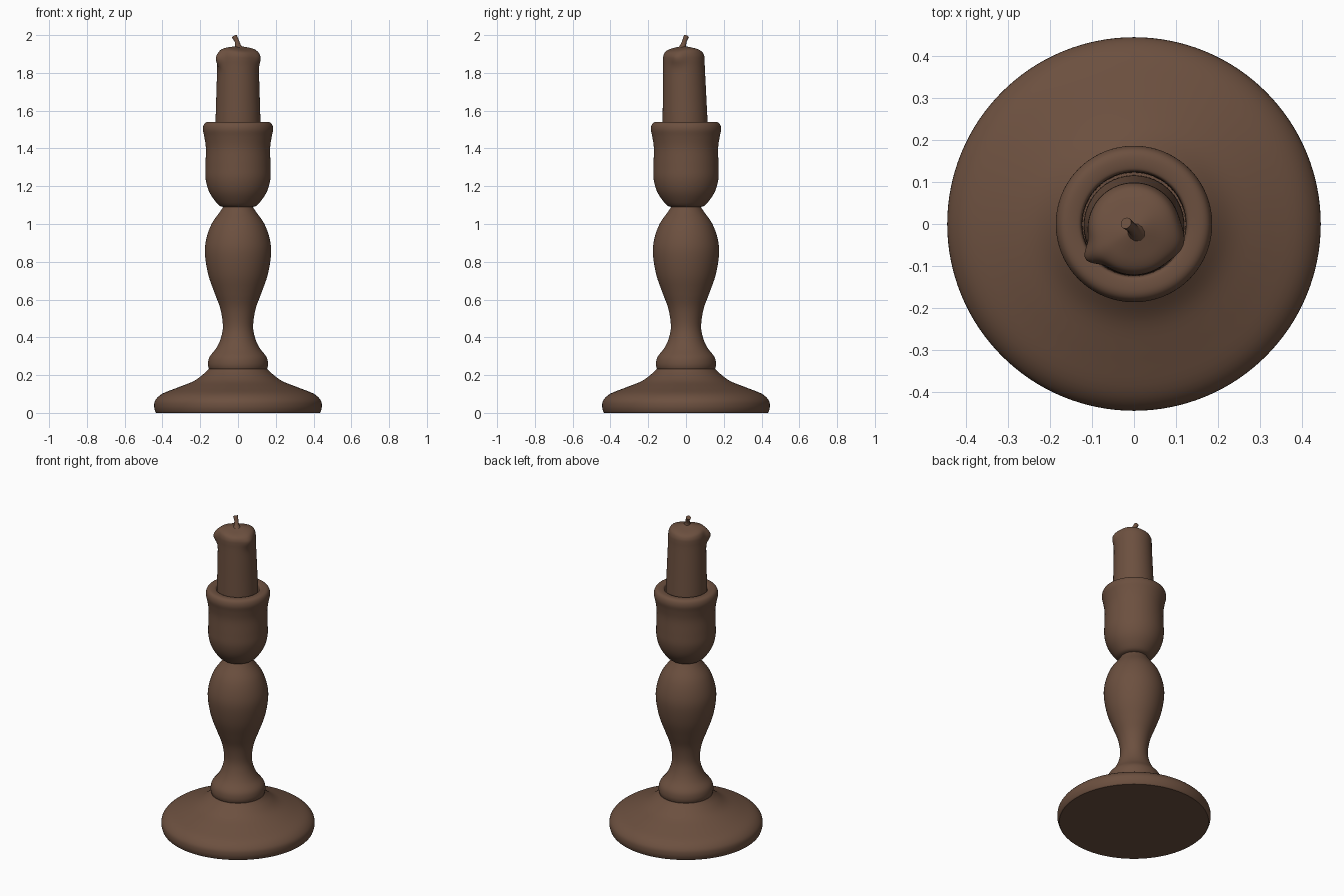
import bpy, bmesh, math
from mathutils import Vector

if "Cube" in bpy.data.objects:
    bpy.data.objects.remove(bpy.data.objects["Cube"])

brown = bpy.data.materials.new("dark brown wood")
brown.diffuse_color = (0.15, 0.08, 0.05, 1)
brown.use_nodes = True
brown.node_tree.nodes["Principled BSDF"].inputs["Base Color"].default_value = brown.diffuse_color


def smooth_profile(pts, steps=4):
    """Catmull-Rom curve through (radius, height) points."""
    p = [Vector(q) for q in pts]
    p = [p[0]] + p + [p[-1]]
    out = []
    for a, b, c, d in zip(p, p[1:], p[2:], p[3:]):
        for i in range(steps):
            t = i / steps
            out.append(0.5 * (2 * b + (c - a) * t + (2 * a - 5 * b + 4 * c - d) * t * t
                              + (3 * b - a - 3 * c + d) * t ** 3))
    return out + [p[-1]]


def finish(name, bm, angle=40):
    bmesh.ops.recalc_face_normals(bm, faces=bm.faces)
    mesh = bpy.data.meshes.new(name)
    bm.to_mesh(mesh)
    bm.free()
    obj = bpy.data.objects.new(name, mesh)
    bpy.context.collection.objects.link(obj)
    mesh.materials.append(brown)
    bpy.ops.object.select_all(action='DESELECT')
    obj.select_set(True)
    bpy.context.view_layer.objects.active = obj
    bpy.ops.object.shade_smooth_by_angle(angle=math.radians(angle))
    return obj


def loft(name, rings, place, sides=96):
    """Stack closed rings; place(radius, height, angle) gives each point."""
    bm = bmesh.new()
    loops = [[bm.verts.new(place(r, z, 2 * math.pi * i / sides)) for i in range(sides)]
             for r, z in rings]
    for lo, hi in zip(loops, loops[1:]):
        for i in range(sides):
            j = (i + 1) % sides
            bm.faces.new((lo[i], lo[j], hi[j], hi[i]))
    bm.faces.new(loops[0][::-1])
    bm.faces.new(loops[-1])
    return finish(name, bm)


def straight(r, z, a):
    return r * math.cos(a), r * math.sin(a), z


# Wide domed base
base = [(.432, 0), (.438, .008), (.444, .035), (.437, .068), (.40, .102), (.32, .134),
        (.235, .168), (.18, .208), (.155, .233)]
loft("base", smooth_profile(base), straight, 128)

# Turned stem: lower bead, narrow neck and swelling
stem = [(.148, .230), (.155, .236), (.159, .262), (.15, .298), (.115, .343), (.091, .395),
        (.080, .46), (.093, .55), (.122, .63), (.157, .73), (.175, .84), (.168, .92),
        (.140, 1.0), (.095, 1.065), (.077, 1.093)]
loft("stem", smooth_profile(stem), straight)

# Candle cup with rolled rim and hollow
cup = [(.077, 1.09), (.105, 1.103), (.150, 1.165), (.171, 1.235), (.172, 1.31),
       (.170, 1.40), (.178, 1.46), (.186, 1.50), (.180, 1.528), (.163, 1.540),
       (.135, 1.539), (.125, 1.530), (.123, 1.50), (.122, 1.46)]
loft("cup", smooth_profile(cup), straight)

# Candle: slight lean and taper, with melted wax drips (angle, height, size, width)
DRIPS = [(math.radians(212), 1.875, .026, .22), (math.radians(-18), 1.88, .014, .35)]


def wax(r, z, a):
    bulge = 0
    for angle, height, size, width in DRIPS:
        d = (a - angle + math.pi) % (2 * math.pi) - math.pi
        bulge += size * math.exp(-(d / width) ** 2 - ((z - height) / .04) ** 2)
    r += bulge * min(1, r / .1)
    # Uneven melted top
    sag = max(0, z - 1.88) * .16 * math.sin(2 * a + .5) * min(1, r / .1)
    lean = -.004 - .008 * max(0, z - 1.5) / .4
    return r * math.cos(a), lean + r * math.sin(a), z + sag


candle = [(.120, 1.46), (.119, 1.54), (.116, 1.64), (.113, 1.74), (.111, 1.80),
          (.110, 1.84), (.110, 1.87), (.108, 1.892), (.099, 1.912), (.080, 1.924),
          (.05, 1.932), (.02, 1.938), (.004, 1.940)]
loft("candle", smooth_profile(candle), wax)

# Bent wick, flared where it leaves the wax
path = [Vector(q) for q in [(.004, -.018, 1.925), (0, -.015, 1.945), (-.006, -.008, 1.968),
                            (-.019, .002, 1.993)]]
radii = [.028, .015, .012, .014]
bm = bmesh.new()
previous = None
for k, (centre, r) in enumerate(zip(path, radii)):
    along = (path[min(k + 1, 3)] - path[max(k - 1, 0)]).normalized()
    side = along.cross(Vector((0, 1, 0))).normalized()
    other = along.cross(side)
    ring = [bm.verts.new(centre + r * (math.cos(t) * side + math.sin(t) * other))
            for t in (2 * math.pi * i / 12 for i in range(12))]
    if previous:
        for i in range(12):
            j = (i + 1) % 12
            bm.faces.new((previous[i], previous[j], ring[j], ring[i]))
    else:
        bm.faces.new(ring[::-1])
    previous = ring
bm.faces.new(previous)
finish("wick", bm, 50)
